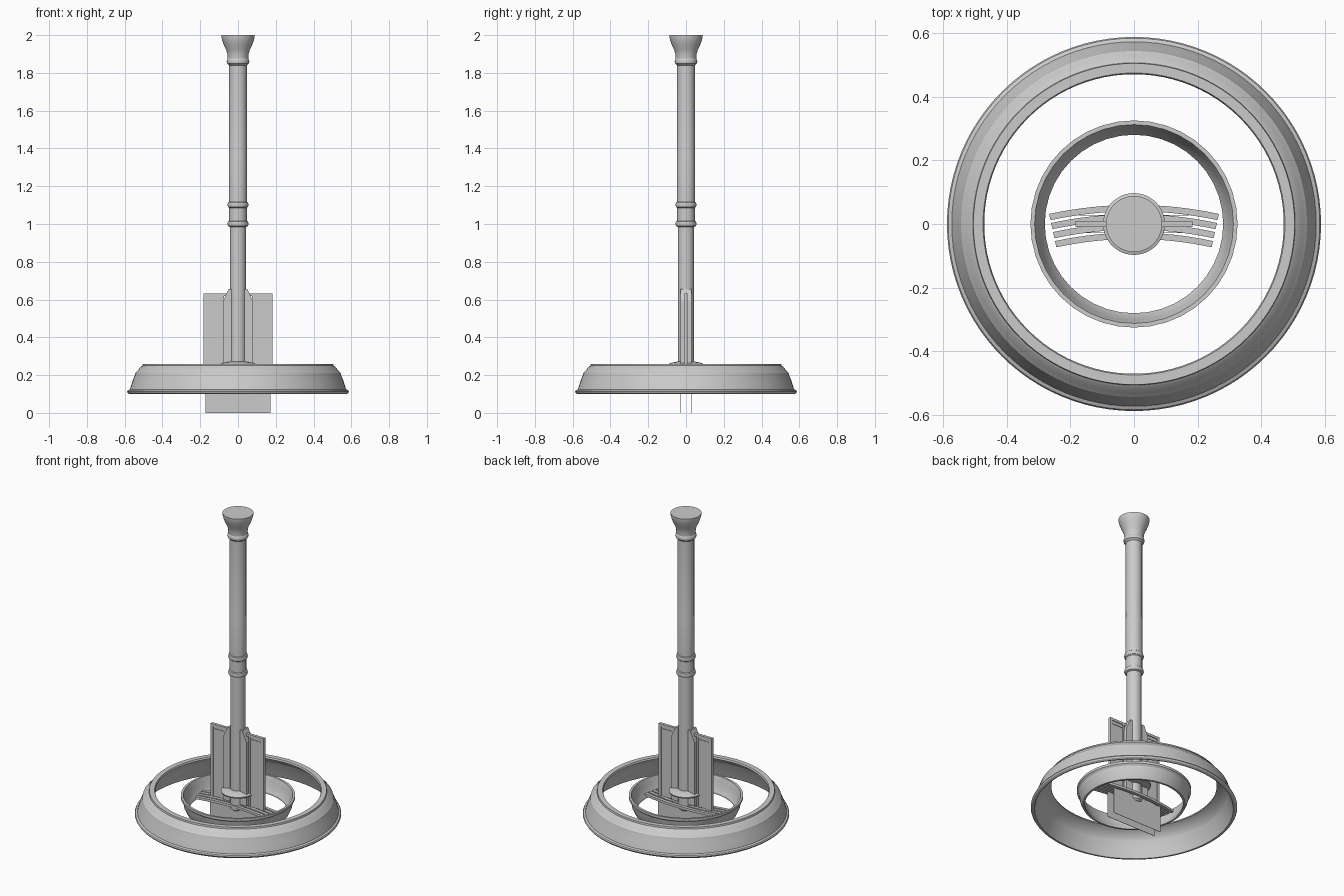
import bpy, bmesh, math

if "Cube" in bpy.data.objects:
    bpy.data.objects.remove(bpy.data.objects["Cube"])


def finish(name, bm, smooth=True):
    bmesh.ops.recalc_face_normals(bm, faces=bm.faces)
    me = bpy.data.meshes.new(name)
    bm.to_mesh(me)
    bm.free()
    ob = bpy.data.objects.new(name, me)
    bpy.context.collection.objects.link(ob)
    if smooth:
        bpy.context.view_layer.objects.active = ob
        ob.select_set(True)
        bpy.ops.object.shade_smooth_by_angle(angle=math.radians(30))
        ob.select_set(False)
    return ob


def lathe(name, profile, sides=64, closed=False):
    """Revolve (radius, z) points around z; open profiles get end caps."""
    bm = bmesh.new()
    rings = [[bm.verts.new((r * math.cos(2 * math.pi * i / sides),
                            r * math.sin(2 * math.pi * i / sides), z))
              for i in range(sides)] for r, z in profile]
    pairs = list(zip(rings, rings[1:]))
    if closed:
        pairs.append((rings[-1], rings[0]))
    else:
        bm.faces.new(rings[0])
        bm.faces.new(rings[-1])
    for a, b in pairs:
        for i in range(sides):
            j = (i + 1) % sides
            bm.faces.new((a[i], a[j], b[j], b[i]))
    return finish(name, bm)


def box(name, x0, x1, y0, y1, z0, z1):
    bm = bmesh.new()
    bmesh.ops.create_cube(bm, size=1)
    for v in bm.verts:
        v.co = (x1 if v.co.x > 0 else x0, y1 if v.co.y > 0 else y0,
                z1 if v.co.z > 0 else z0)
    return finish(name, bm, False)


def prism(name, pts, y0, y1):
    """Extrude an outline in the xz plane along y."""
    bm = bmesh.new()
    f = bm.faces.new([bm.verts.new((x, y0, z)) for x, z in pts])
    ext = bmesh.ops.extrude_face_region(bm, geom=[f])
    for v in ext["geom"]:
        if isinstance(v, bmesh.types.BMVert):
            v.co.y = y1
    return finish(name, bm, False)


# Large outer ring: thin sloped shell with rolled lip and stepped top
lathe("outer_ring", [
    (0.575, 0.10), (0.583, 0.105), (0.587, 0.113), (0.583, 0.12), (0.572, 0.125),
    (0.56, 0.165), (0.546, 0.20), (0.543, 0.212), (0.53, 0.225), (0.514, 0.245),
    (0.506, 0.25), (0.504, 0.26), (0.474, 0.26), (0.47, 0.25), (0.495, 0.24),
    (0.525, 0.21), (0.533, 0.195), (0.558, 0.12), (0.565, 0.10)], 96, True)

# Small inner ring: bowl-shaped band opening upward
lathe("inner_ring", [
    (0.28, 0.13), (0.292, 0.13), (0.308, 0.165), (0.316, 0.205), (0.325, 0.215),
    (0.325, 0.23), (0.312, 0.23), (0.302, 0.20), (0.295, 0.165), (0.28, 0.14)],
    40, True)

# Central pole with two bead rings, collar and flared top
lathe("pole", [
    (0.03, 0.14), (0.043, 0.15), (0.043, 0.985), (0.053, 0.99), (0.056, 1.0),
    (0.053, 1.013), (0.047, 1.017), (0.047, 1.085), (0.053, 1.09), (0.056, 1.1),
    (0.053, 1.113), (0.048, 1.117), (0.048, 1.35), (0.047, 1.355), (0.047, 1.84),
    (0.058, 1.85), (0.06, 1.86), (0.058, 1.87), (0.055, 1.875), (0.056, 1.90),
    (0.062, 1.92), (0.074, 1.945), (0.083, 1.97), (0.087, 1.985), (0.088, 2.0)], 48)

# Flat collar where the pole meets the base
lathe("base_collar", [(0.042, 0.25), (0.095, 0.25), (0.097, 0.258),
                      (0.075, 0.266), (0.045, 0.272)], 48)

for s, side in ((-1, "left"), (1, "right")):
    def mbox(name, a, b, *rest):
        return box(f"{side}_{name}", min(s * a, s * b), max(s * a, s * b), *rest)

    # Bracket on the pole with a chamfered top
    prism(f"{side}_bracket", [(s * 0.035, 0.19), (s * 0.08, 0.19), (s * 0.08, 0.59),
                              (s * 0.05, 0.655), (s * 0.035, 0.655)], -0.03, 0.03)
    # Framed upright panel
    mbox("panel", 0.075, 0.175, -0.004, 0.004, 0.18, 0.63)
    mbox("panel_outer_rail", 0.166, 0.183, -0.009, 0.009, 0.18, 0.633)
    mbox("panel_inner_rail", 0.078, 0.09, -0.009, 0.009, 0.18, 0.62)
    mbox("panel_top_rail", 0.05, 0.183, -0.009, 0.009, 0.618, 0.633)
    mbox("panel_lower_bead", 0.08, 0.175, -0.007, 0.007, 0.597, 0.605)

# Four curved slats running across the base
CY, R0 = 0.05 - 1.25, 1.25
for k in range(4):
    bm = bmesh.new()
    r = R0 - k * 0.029
    rows = []
    for i in range(17):
        a = 0.213 * (i / 8 - 1)
        rows.append([bm.verts.new((rr * math.sin(a), CY + rr * math.cos(a), z))
                     for rr, z in ((r + 0.01, 0.165), (r + 0.01, 0.18),
                                   (r - 0.01, 0.18), (r - 0.01, 0.165))])
    for a, b in zip(rows, rows[1:]):
        for i in range(4):
            j = (i + 1) % 4
            bm.faces.new((a[i], a[j], b[j], b[i]))
    bm.faces.new(rows[0])
    bm.faces.new(rows[-1])
    finish(f"slat_{k + 1}", bm, False)

# Thin hanging sheets beneath the slats, in stacked strips
for n, y in enumerate((-0.028, 0.028)):
    for m, (z0, z1) in enumerate(((0.0, 0.01), (0.01, 0.05), (0.05, 0.09), (0.09, 0.165))):
        box(f"hanging_sheet_{n + 1}_strip_{m + 1}", -0.173, 0.173,
            y - 0.001, y + 0.001, z0, z1)
